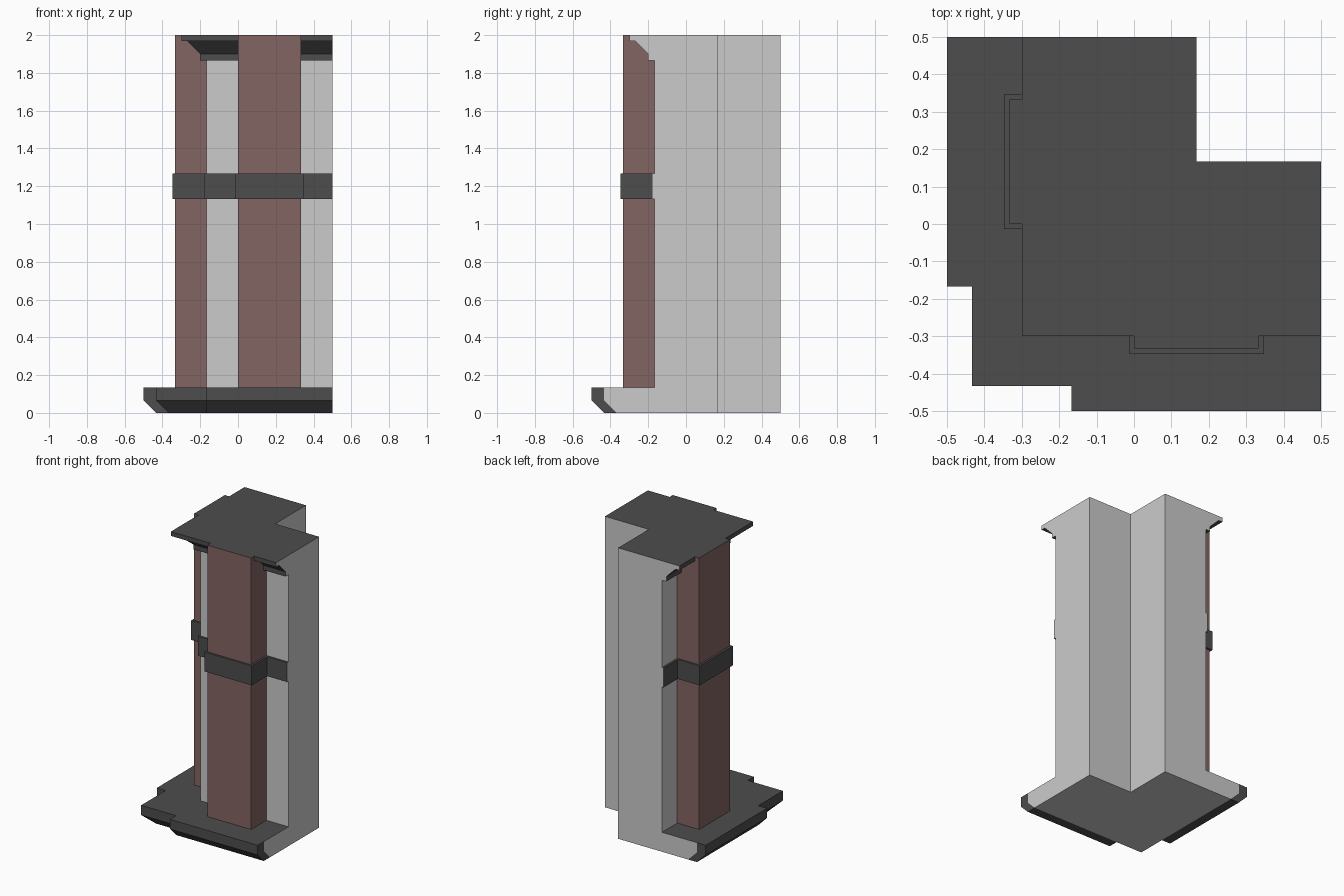
import bpy, bmesh

if "Cube" in bpy.data.objects:
    bpy.data.objects.remove(bpy.data.objects["Cube"])

W = 1 / 6        # wall face distance from centre
U = 1 / 15       # trim module


def material(name, rgb):
    m = bpy.data.materials.new(name)
    m.diffuse_color = (*rgb, 1)
    m.use_nodes = True
    m.node_tree.nodes["Principled BSDF"].inputs["Base Color"].default_value = m.diffuse_color
    return m


GREY = material("grey_plaster", (0.8, 0.8, 0.8))
DARK = material("dark_trim", (0.075, 0.075, 0.075))
BROWN = material("brown_column", (0.225, 0.13, 0.124))


def loft(name, rings, mats, pick=None, swap=False):
    """Closed skin through rings of points; pick(face) gives a material slot.
    swap mirrors the part across the x = y diagonal. Faces at z = 2 are left to the top cap."""
    bm = bmesh.new()
    rows = [[bm.verts.new((p[1], p[0], p[2]) if swap else p) for p in r] for r in rings]
    n = len(rows[0])
    for a, b in zip(rows, rows[1:]):
        for i in range(n):
            j = (i + 1) % n
            bm.faces.new((a[i], a[j], b[j], b[i]))
    caps = [bm.faces.new(rows[0]), bm.faces.new(rows[-1])]
    bmesh.ops.recalc_face_normals(bm, faces=bm.faces)
    bm.normal_update()
    for f in bm.faces:
        f.material_index = pick(f, f in caps) if pick else 0
    top = [f for f in bm.faces if all(v.co.z > 1.999 for v in f.verts)]
    bmesh.ops.delete(bm, geom=top, context='FACES')
    me = bpy.data.meshes.new(name)
    bm.to_mesh(me)
    bm.free()
    for m in mats:
        me.materials.append(m)
    ob = bpy.data.objects.new(name, me)
    bpy.context.collection.objects.link(ob)
    return ob


def box(name, x0, x1, y0, y1, z0, z1, mat, swap):
    foot = [(x0, y0), (x1, y0), (x1, y1), (x0, y1)]
    loft(name, [[(x, y, z) for x, y in foot] for z in (z0, z1)], [mat], swap=swap)


def moulding(name, profile):
    """Sweep a (distance, z) profile round the outer corner; cut ends and floor stay grey."""
    rings = [[(0.5, -d, z) for d, z in profile],
             [(-d, -d, z) for d, z in profile],
             [(-d, 0.5, z) for d, z in profile]]
    loft(name, rings, [DARK, GREY],
         lambda f, cap: int(cap or all(v.co.z < 0.001 for v in f.verts)))


# L-shaped wall core
core = [(-W, -W), (0.5, -W), (0.5, W), (W, W), (W, 0.5), (-W, 0.5)]
loft("corner_wall", [[(x, y, z) for x, y in core] for z in (0, 2)], [GREY])

# Mitred trims running round the corner
moulding("base_plinth", [(W, 0), (5.5 * U, 0), (6.5 * U, U), (6.5 * U, 2 * U), (W, 2 * U)])
moulding("wall_band", [(W, 17 * U), (0.18, 17 * U), (0.18, 19 * U), (W, 19 * U)])
moulding("cornice", [(W, 28 * U), (0.2, 28 * U), (0.2, 1.9), (0.27, 1.97),
                     (0.3, 1.97), (0.3, 2), (W, 2)])

# Column, its band and the projecting plinth step, on both outer faces
step = [(-6.5 * U, 2 * U), (-0.5, 2 * U), (-0.5, U), (-6.5 * U, 0), (-5.5 * U, 0), (-6.5 * U, U)]
for side, swap in (("front", False), ("left", True)):
    box(side + "_column", 0, 2 * W, -2 * W, -W, 2 * U, 2, BROWN, swap)
    box(side + "_column_band", -0.013, 0.347, -0.347, -0.18, 17 * U, 19 * U, DARK, swap)
    loft(side + "_plinth_step", [[(x, y, z) for y, z in step] for x in (-W, 0.5)],
         [DARK], swap=swap)

# Flat top cap following the cornice and column outlines
front = [(-0.3, -0.3), (0, -0.3), (0, -2 * W), (2 * W, -2 * W), (2 * W, -0.3),
         (0.5, -0.3), (0.5, W), (W, W)]
outline = front + [(y, x) for x, y in front[-2:0:-1]]
me = bpy.data.meshes.new("top_cap")
me.from_pydata([(x, y, 2) for x, y in outline], [], [list(range(len(outline)))])
me.materials.append(DARK)
bpy.context.collection.objects.link(bpy.data.objects.new("top_cap", me))
